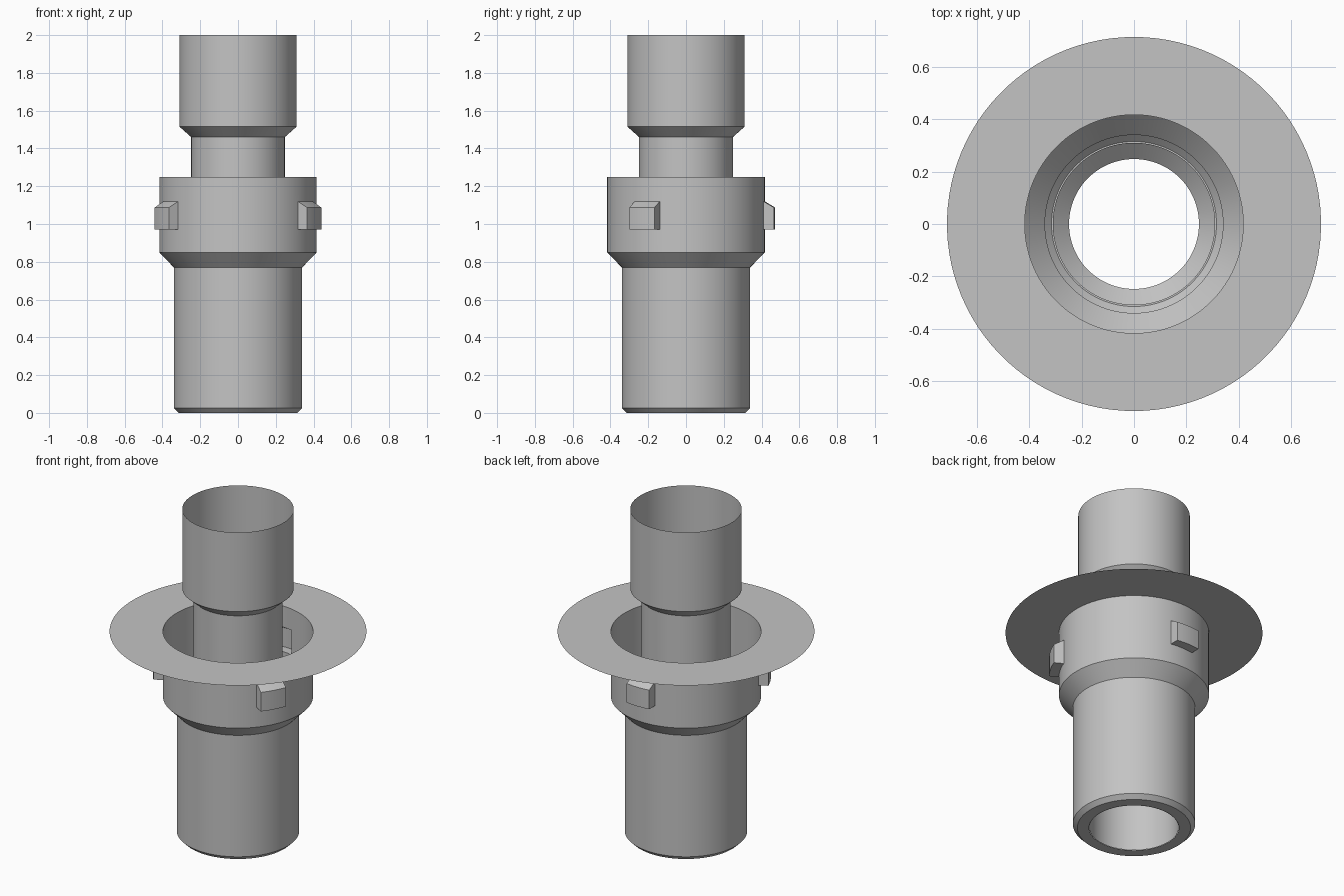
import bpy
import bmesh
from math import sin, cos, pi, sqrt, radians

cube = bpy.data.objects.get("Cube")
if cube:
    bpy.data.objects.remove(cube, do_unlink=True)

SEGMENTS = 102            # divisible by three, so the latches repeat evenly
HALF = 3                  # latch half width, in wall segments
CUP_R, LATCH_R = 0.417, 0.472
LATCH_LOW, LATCH_HIGH, LATCH_LIP = 0.97, 1.12, 1.087

grey = bpy.data.materials.new("plain grey")
grey.use_nodes = True
colour = (0.55, 0.55, 0.55, 1)
grey.diffuse_color = colour
grey.node_tree.nodes["Principled BSDF"].inputs["Base Color"].default_value = colour


def finish(bm, name):
    mesh = bpy.data.meshes.new(name)
    bm.to_mesh(mesh)
    bm.free()
    mesh.materials.append(grey)
    obj = bpy.data.objects.new(name, mesh)
    bpy.context.collection.objects.link(obj)
    bpy.ops.object.select_all(action="DESELECT")
    obj.select_set(True)
    bpy.context.view_layer.objects.active = obj
    bpy.ops.object.shade_smooth_by_angle(angle=radians(30))
    return obj


def angle_at(i):
    return pi / 2 + 2 * pi * i / SEGMENTS


def skin(bm, rows, closed=False, skip=None):
    """Join rows of vertices with quads, leaving out those that skip picks."""
    count = len(rows[0])
    for r in range(len(rows) - 1):
        for i in range(count if closed else count - 1):
            if skip and skip(r, i):
                continue
            j = (i + 1) % count
            bm.faces.new((rows[r][i], rows[r][j], rows[r + 1][j], rows[r + 1][i]))


def lathe(name, profile, skip=None):
    """Turn (radius, height) points, listed bottom to top, about the z axis."""
    bm = bmesh.new()
    rows = [[bm.verts.new((r * cos(angle_at(i)), r * sin(angle_at(i)), z))
             for i in range(SEGMENTS)] for r, z in profile]
    skin(bm, rows, closed=True, skip=skip)
    return finish(bm, name)


def in_window(row, i):
    """True for wall faces of the cup that lie behind a latch."""
    third = SEGMENTS // 3
    return row == 2 and (i + HALF) % third < 2 * HALF


# Thin-walled body
lathe("lower_sleeve", [(0.25, 0), (0.315, 0), (0.34, 0.025), (0.34, 0.77)])
lathe("cup", [(0.34, 0.77), (CUP_R, 0.85), (CUP_R, LATCH_LOW),
              (CUP_R, LATCH_HIGH), (CUP_R, 1.25)], skip=in_window)
lathe("flange", [(0.714, 1.25), (CUP_R, 1.25)])
lathe("inner_pipe", [(0.248, 0), (0.248, 1.46)])
lathe("upper_socket", [(0.248, 1.46), (0.31, 1.515), (0.31, 2)])


# Hollow latches, open towards the inside of the cup
def latch(name, turn):
    bm = bmesh.new()
    rows = []
    for outer, z in ((False, LATCH_LOW), (True, LATCH_LOW),
                     (True, LATCH_LIP), (False, LATCH_HIGH)):
        row = []
        for i in range(-HALF, HALF + 1):
            side = -CUP_R * sin(2 * pi * i / SEGMENTS)
            out = sqrt((LATCH_R if outer else CUP_R) ** 2 - side ** 2)
            row.append(bm.verts.new((side, out, z)))
        rows.append(row)
    skin(bm, rows)
    bm.faces.new([row[0] for row in rows])
    bm.faces.new([row[-1] for row in reversed(rows)])
    obj = finish(bm, name)
    obj.rotation_euler.z = turn


for n, label in enumerate(("back", "front_right", "front_left")):
    latch(label + "_latch", 2 * pi * n / 3)
